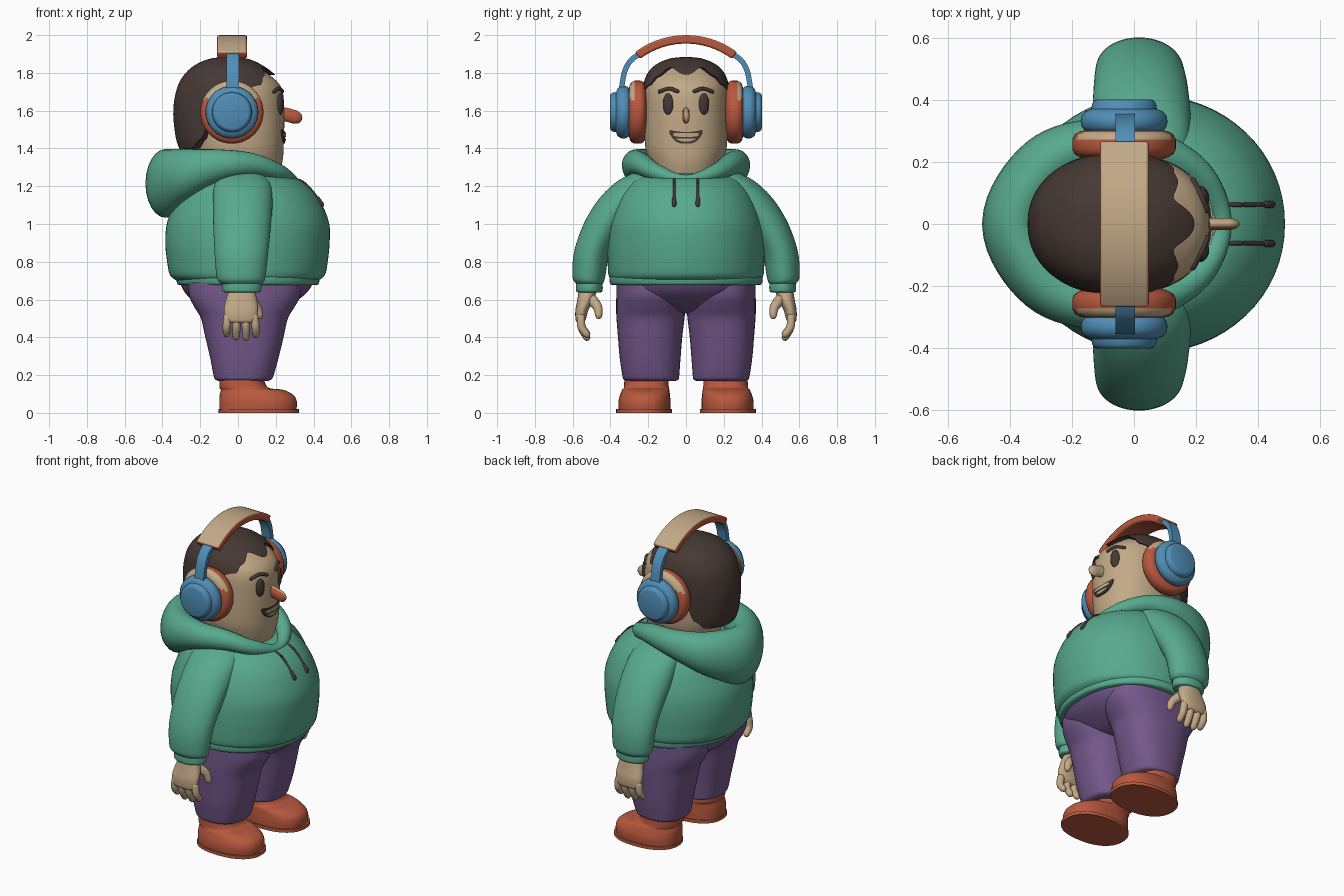
import bpy, bmesh, math
from mathutils import Vector

if "Cube" in bpy.data.objects:
    bpy.data.objects.remove(bpy.data.objects["Cube"])


def material(name, rgb):
    m = bpy.data.materials.new(name)
    m.diffuse_color = (*rgb, 1)
    m.use_nodes = True
    m.node_tree.nodes["Principled BSDF"].inputs["Base Color"].default_value = m.diffuse_color
    return m


SKIN = material("tan", (.545, .402, .245))
HAIR = material("dark_brown", (.062, .041, .035))
RED = material("terracotta", (.485, .098, .048))
BLUE = material("blue", (.08, .27, .468))
GREEN = material("green", (.098, .402, .27))
PURPLE = material("purple", (.175, .098, .26))


def spline(keys, u, closed=False):
    """Catmull-Rom value at parameter u through rows of numbers."""
    n = len(keys)
    i = math.floor(u) if closed else max(0, min(int(u), n - 2))
    t = u - i
    p = [keys[k % n] if closed else keys[max(0, min(k, n - 1))] for k in range(i - 1, i + 3)]
    return [.5 * (2 * b + (c - a) * t + (2 * a - 5 * b + 4 * c - d) * t * t
                  + (3 * b - a - 3 * c + d) * t ** 3) for a, b, c, d in zip(*p)]


def skin(name, rings, mats, closed=False, rule=None):
    """Bridge a list of rings into a solid; rule picks the material of a face."""
    bm = bmesh.new()
    vs = [[bm.verts.new(p) for p in r] for r in rings]
    n = len(rings[0])
    pairs = list(zip(vs, vs[1:])) + ([(vs[-1], vs[0])] if closed else [])
    for a, b in pairs:
        for i in range(n):
            j = (i + 1) % n
            bm.faces.new((a[i], a[j], b[j], b[i]))
    if not closed:
        bm.faces.new(vs[0])
        bm.faces.new(vs[-1])
    bmesh.ops.recalc_face_normals(bm, faces=bm.faces)
    bm.normal_update()
    if rule:
        for f in bm.faces:
            f.material_index = rule(f.calc_center_median(), f.normal)
    me = bpy.data.meshes.new(name)
    bm.to_mesh(me)
    bm.free()
    for m in mats:
        me.materials.append(m)
    ob = bpy.data.objects.new(name, me)
    bpy.context.collection.objects.link(ob)
    return ob


def oval(cx, cy, z, rx, ry, a, e=2.0):
    c, s = math.cos(a), math.sin(a)
    return Vector((cx + rx * math.copysign(abs(c) ** (2 / e), c),
                   cy + ry * math.copysign(abs(s) ** (2 / e), s), z))


def loft(name, keys, mat, e=2.0, sub=5, n=48):
    """Oval sections (z, cx, cy, rx, ry) stacked upward."""
    rings = []
    for k in range((len(keys) - 1) * sub + 1):
        z, cx, cy, rx, ry = spline(keys, k / sub)
        rings.append([oval(cx, cy, z, rx, ry, math.tau * i / n, e) for i in range(n)])
    return skin(name, rings, [mat])


def tube(name, keys, mats, sub=5, n=14, flat=1.0, rule=None):
    """Round-ended tube through (x, y, z, radius)."""
    rows = [spline(keys, k / sub) for k in range((len(keys) - 1) * sub + 1)]
    pts = [Vector(r[:3]) for r in rows]
    rings = []
    for k, p in enumerate(pts):
        d = (pts[min(k + 1, len(pts) - 1)] - pts[max(k - 1, 0)]).normalized()
        a = (Vector((1, 0, 0)) if abs(d.x) < .8 else Vector((0, 1, 0))).cross(d).normalized()
        b = d.cross(a)
        caps = [(0, 1)]
        if k == 0:
            caps = [(-.98, .2), (-.7, .7), (0, 1)]
        if k == len(pts) - 1:
            caps = [(0, 1), (.7, .7), (.98, .2)]
        for off, sc in caps:
            r = rows[k][3]
            rings.append([p + d * off * r + (a * math.cos(t) + b * math.sin(t) * flat) * r * sc
                          for t in (math.tau * i / n for i in range(n))])
    return skin(name, rings, mats, rule=rule)


def lathe(name, profile, mats, side, rule=None, n=48):
    """Turned part on the ear axis, profile of (radius, y)."""
    rings = [[(-.032 + r * math.cos(math.tau * i / n), side * y, 1.592 + r * math.sin(math.tau * i / n))
              for i in range(n)] for r, y in profile]
    return skin(name, rings, mats, rule=rule)


# Head
head_keys = [(1.24, .01, 0, .20, .17), (1.33, .01, 0, .225, .195), (1.42, .005, 0, .237, .217),
             (1.6, 0, 0, .245, .22), (1.72, -.01, 0, .24, .215), (1.79, -.03, 0, .195, .185),
             (1.84, -.05, 0, .13, .13), (1.862, -.05, 0, .005, .005)]
loft("head", head_keys, SKIN, 2.15, 6, 64)


def row_at(keys, z):
    lo, hi = 0, len(keys) - 1
    for _ in range(30):
        mid = (lo + hi) / 2
        lo, hi = (mid, hi) if spline(keys, mid)[0] < z else (lo, mid)
    return lo


def face_x(y, z):
    _, cx, _, rx, ry = spline(head_keys, row_at(head_keys, z))
    return cx + rx * max(0, 1 - (abs(y) / ry) ** 2.15) ** (1 / 2.15)


# Hair cap with a peaked hairline, low at the back
hair_keys = [(1.39, -.045, 0, .262, .218), (1.46, -.045, 0, .285, .226), (1.6, -.045, 0, .298, .232),
             (1.72, -.04, 0, .283, .228), (1.79, -.045, 0, .24, .208), (1.84, -.05, 0, .18, .165),
             (1.875, -.05, 0, .10, .09), (1.885, -.05, 0, .003, .003)]
hairline = [(0, 1.79), (.45, 1.83), (.8, 1.78), (1.0, 1.735), (1.5, 1.70), (1.85, 1.6),
            (2.1, 1.45), (2.4, 1.40), (3.2, 1.395)]


def hair_start(phi):
    phi = abs(phi)
    for (a, za), (b, zb) in zip(hairline, hairline[1:]):
        if phi <= b:
            t = (phi - a) / (b - a)
            return row_at(hair_keys, za + (zb - za) * t * t * (3 - 2 * t))


angles = [-math.pi + math.tau * i / 96 for i in range(96)]
starts = [hair_start(a) for a in angles]
rings = []
for j in range(-1, 25):
    ring = []
    for a, u0 in zip(angles, starts):
        z, cx, _, rx, ry = spline(hair_keys, u0 + (len(hair_keys) - 1 - u0) * max(j, 0) / 24)
        k = .8 if j < 0 else 1
        ring.append(oval(cx, 0, z, rx * k, ry * k, a, 2.15))
    rings.append(ring)
skin("hair", rings, [HAIR])

# Nose, one cheek-side painted
tube("nose", [(.22, 0, 1.585, .036), (.26, 0, 1.578, .036), (.305, 0, 1.565, .036)],
     [SKIN, RED], flat=.75, rule=lambda c, n: int(n.y < -.3 and c.x > .235)).scale = (1, .75, 1)


# Mouth and teeth plates that follow the face
def face_plate(name, half, top, bottom, lift, mat):
    rings = []
    for i in range(25):
        y = half * (i / 12 - 1)
        q = min(1, abs(y) / half)
        t, b = top(q), bottom(q)
        m = (t + b) / 2
        rings.append([(face_x(y, z) + o, y, z) for z, o in
                      ((t, lift), (m, lift), (b, lift), (b, -.01), (m, -.01), (t, -.01))])
    skin(name, rings, [mat])


face_plate("mouth", .088, lambda q: 1.487 + .012 * q * q,
           lambda q: 1.425 + .055 * q ** 3, .006, HAIR)
for s in (-1, 1):
    face_plate("upper_teeth", .066, lambda q: 1.482, lambda q: 1.460 + .006 * q * q, .011, SKIN)
    break
face_plate("lower_teeth", .05, lambda q: 1.453, lambda q: 1.436 + .012 * q * q, .010, SKIN)

# Torso and hem
loft("hoodie_body", [(.70, .05, 0, .375, .39), (.73, .05, 0, .41, .41), (.8, .05, 0, .425, .415),
                     (.9, .05, 0, .435, .415), (1.0, .053, 0, .43, .405), (1.1, .052, 0, .395, .375),
                     (1.18, .045, 0, .35, .335), (1.24, .03, 0, .285, .28), (1.27, 0, 0, .2, .2)],
     GREEN, 2.05, 5, 64)
loft("hoodie_hem", [(.677, .053, 0, .365, .39), (.685, .053, 0, .375, .402), (.715, .053, 0, .38, .406),
                    (.73, .053, 0, .37, .40)], GREEN, 2.1, 3, 64)

# Hood rolled around the neck: x, y, z, radial radius, vertical radius
half = [(.285, 0, 1.235, .03, .025), (.22, .15, 1.272, .045, .045), (.08, .235, 1.315, .06, .06),
        (-.10, .265, 1.31, .075, .085), (-.28, .19, 1.262, .10, .135), (-.383, 0, 1.215, .107, .182)]
hood_keys = half + [(x, -y, z, a, b) for x, y, z, a, b in half[-2:0:-1]]
rings = []
for k in range(80):
    u = k / 8
    x, y, z, a, b = spline(hood_keys, u, True)
    p, q = spline(hood_keys, u + .05, True), spline(hood_keys, u - .05, True)
    out = Vector((p[1] - q[1], q[0] - p[0], 0)).normalized()
    rings.append([Vector((x, y, z)) + out * a * math.cos(t) + Vector((0, 0, b * math.sin(t)))
                  for t in (math.tau * i / 24 for i in range(24))])
skin("hood", rings, [GREEN], closed=True)

# Hips
loft("hips", [(.525, .03, 0, .10, .12), (.545, .03, 0, .19, .22), (.59, .035, 0, .27, .31),
              (.64, .042, 0, .325, .355), (.70, .046, 0, .36, .37)], PURPLE, 2.3)

for s, tag in ((1, "left"), (-1, "right")):
    # Legs and shoes
    loft(tag + "_trouser_leg", [(.168, .028, s * .185, .125, .125), (.178, .028, s * .185, .15, .146),
                                (.21, .03, s * .187, .162, .152), (.3, .034, s * .19, .183, .162),
                                (.4, .034, s * .19, .207, .17), (.5, .034, s * .188, .23, .18),
                                (.56, .034, s * .186, .265, .184), (.62, .036, s * .185, .295, .184),
                                (.69, .036, s * .185, .30, .183)], PURPLE, 2.4)
    loft(tag + "_shoe_sole", [(0, .11, s * .222, .212, .148), (.02, .11, s * .222, .212, .148)], RED, 2.3, 1)
    loft(tag + "_shoe", [(.018, .106, s * .22, .204, .138), (.06, .106, s * .22, .205, .138),
                         (.095, .098, s * .217, .195, .132), (.122, .074, s * .213, .165, .125),
                         (.135, .03, s * .21, .128, .119), (.19, .018, s * .21, .117, .116)], RED, 2.4)

    # Sleeve and cuff
    loft(tag + "_sleeve", [(.68, .018, s * .512, .09, .06), (.69, .018, s * .512, .115, .075),
                           (.725, .016, s * .514, .13, .087), (.85, .018, s * .497, .142, .096),
                           (1.0, .022, s * .425, .153, .117), (1.13, .025, s * .325, .158, .138),
                           (1.22, .025, s * .255, .145, .117), (1.27, .02, s * .215, .09, .065),
                           (1.28, .02, s * .21, .01, .01)], GREEN)
    loft(tag + "_cuff", [(.638, .02, s * .512, .09, .06), (.646, .02, s * .512, .102, .07),
                         (.675, .02, s * .512, .104, .071), (.70, .02, s * .512, .1, .068)], GREEN)

    # Hand
    loft(tag + "_palm", [(.475, .015, s * .56, .05, .012), (.49, .015, s * .558, .08, .026),
                         (.54, .015, s * .552, .09, .034), (.59, .018, s * .535, .085, .042),
                         (.66, .02, s * .515, .065, .05)], SKIN, 2.3, 4, 32)
    for i, tip in enumerate((.42, .402, .40, .415)):
        x = -.055 + i * .047
        tube(f"{tag}_finger_{i + 1}", [(x, s * .556, .51, .022), (x * 1.08, s * .553, .455, .022),
                                       (x * 1.1, s * .525, tip, .019)], [SKIN], 4, 12)
    tube(tag + "_thumb", [(.06, s * .50, .60, .03), (.10, s * .468, .56, .025),
                          (.115, s * .462, .515, .019)], [SKIN], 4, 12)

    # Eyes and brows
    bpy.ops.mesh.primitive_uv_sphere_add(segments=24, ring_count=14, location=(face_x(.095, 1.635), s * .095, 1.635))
    eye = bpy.context.object
    eye.name = tag + "_eye"
    eye.scale = (.016, .029, .057)
    eye.rotation_euler.z = s * .4
    eye.data.materials.append(HAIR)
    tube(tag + "_brow", [(face_x(y, z) + .003, s * y, z, .010)
                         for y, z in ((.045, 1.702), (.09, 1.717), (.14, 1.70))], [HAIR], 5, 10)

    # Drawstring with a thicker end
    tube(tag + "_drawstring", [(.29, s * .062, 1.24, .007), (.345, s * .062, 1.222, .007),
                               (.40, s * .062, 1.165, .007), (.445, s * .063, 1.10, .007)], [HAIR], 5, 10)
    tube(tag + "_drawstring_end", [(.423, s * .063, 1.136, .011), (.445, s * .063, 1.102, .012)], [HAIR], 2, 10)

    # Ear cushion, cup and band arm
    lathe(tag + "_ear_cushion", [(.10, .20), (.145, .217), (.16, .226), (.167, .242), (.167, .272), (.158, .29),
                                 (.14, .30), (.10, .303)], [RED, SKIN], s,
          lambda c, n: int(c.z > 1.66 and abs(c.y) > .278))
    lathe(tag + "_ear_cup", [(.09, .29), (.125, .30), (.136, .312), (.14, .33), (.137, .348), (.125, .363),
                             (.106, .37), (.103, .388), (.096, .398), (.085, .402), (.002, .402)], [BLUE], s)
    arm = [(.245, 1.90), (.29, 1.868), (.32, 1.82), (.335, 1.76), (.345, 1.68)]
    rows = [spline(arm, k / 4) for k in range(17)]
    rings = []
    for k, (y, z) in enumerate(rows):
        a, b = rows[max(k - 1, 0)], rows[min(k + 1, 16)]
        d = Vector((0, a[1] - b[1], b[0] - a[0])).normalized() * .014
        rings.append([(x, s * (y + o * d.y), z + o * d.z)
                      for x, o in ((-.06, 1), (.004, 1), (.004, -1), (-.06, -1))])
    skin(tag + "_band_arm", rings, [BLUE])

# Headband arc, outer face tan and lining terracotta
rings = []
for k in range(33):
    a = math.radians(-37 + 74 * k / 32)
    rings.append([(x, r * math.sin(a), 1.55 + r * math.cos(a))
                  for x, r in ((-.11, .45), (.048, .45), (.048, .405), (-.11, .405))])
band = skin("headband", rings, [RED, SKIN],
            rule=lambda c, n: int(n.dot(Vector((0, c.y, c.z - 1.55)).normalized()) > .7))
bev = band.modifiers.new("soft_edges", "BEVEL")
bev.width, bev.segments, bev.angle_limit = .01, 2, math.radians(40)
bev.limit_method = "ANGLE"

# Smooth shading with crisp edges
for ob in bpy.context.scene.objects:
    ob.select_set(True)
bpy.context.view_layer.objects.active = band
bpy.ops.object.shade_smooth_by_angle(angle=math.radians(42))
